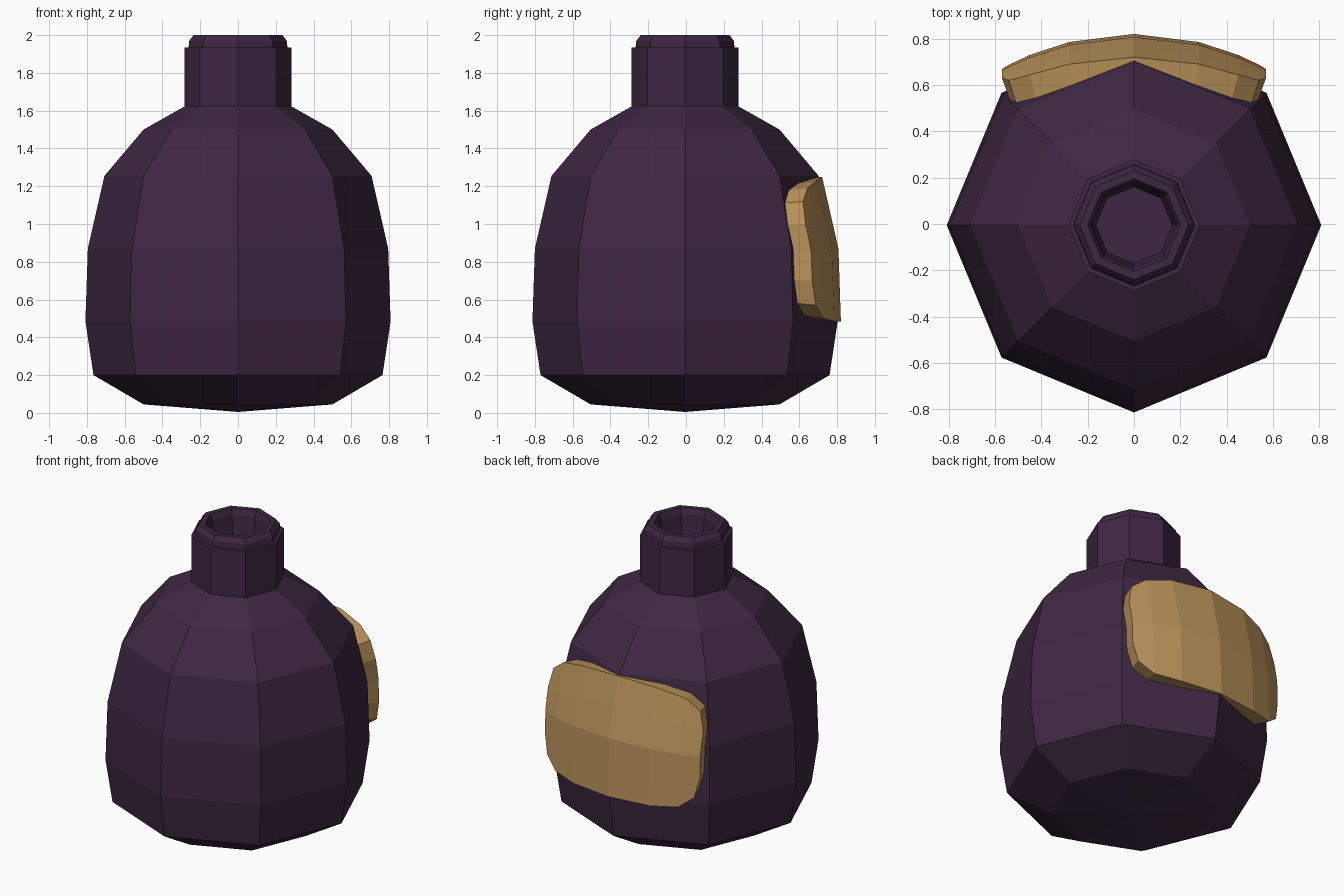
import bpy, bmesh, math

cube = bpy.data.objects.get("Cube")
if cube:
    bpy.data.objects.remove(cube, do_unlink=True)

CENTRE_Y = -0.005


def material(name, colour):
    m = bpy.data.materials.new(name)
    m.use_nodes = True
    m.diffuse_color = (*colour, 1)
    bsdf = m.node_tree.nodes["Principled BSDF"]
    bsdf.inputs["Base Color"].default_value = (*colour, 1)
    bsdf.inputs["Roughness"].default_value = 0.8
    return m


def finish(name, bm, mat):
    bmesh.ops.recalc_face_normals(bm, faces=bm.faces)
    mesh = bpy.data.meshes.new(name)
    bm.to_mesh(mesh)
    bm.free()
    mesh.materials.append(mat)
    obj = bpy.data.objects.new(name, mesh)
    bpy.context.collection.objects.link(obj)
    return obj


def lathe(name, profile, mat, sides=8):
    """Turn a (radius, height) profile into a faceted solid."""
    bm = bmesh.new()
    rings = []
    for r, z in profile:
        count = sides if r > 0 else 1
        rings.append([bm.verts.new((r * math.cos(math.tau * i / sides),
                                    r * math.sin(math.tau * i / sides) + CENTRE_Y, z))
                      for i in range(count)])
    for a, b in zip(rings, rings[1:]):
        for i in range(sides):
            j = (i + 1) % sides
            corners = [a[i % len(a)], a[j % len(a)], b[j % len(b)], b[i % len(b)]]
            bm.faces.new(list(dict.fromkeys(corners)))
    return finish(name, bm, mat)


purple = material("dark purple glass", (0.048, 0.021, 0.054))
tan = material("tan paper", (0.50, 0.30, 0.105))

# Faceted bottle body
body = [(0, 0.005), (0.5, 0.045), (0.765, 0.2), (0.808, 0.485), (0.795, 0.87),
        (0.707, 1.255), (0.5, 1.5), (0.27, 1.63), (0, 1.64)]
lathe("bottle_body", body, purple)

# Neck with a stepped lip and a hollow mouth
neck = [(0, 1.62), (0.283, 1.625), (0.283, 1.935), (0.262, 1.935), (0.258, 1.97),
        (0.235, 2.0), (0.2, 2.0), (0.185, 1.96), (0.18, 1.88), (0.165, 1.75), (0, 1.75)]
lathe("bottle_neck", neck, purple)


def body_radius(z):
    for (r0, z0), (r1, z1) in zip(body, body[1:]):
        if z0 <= z <= z1:
            return r0 + (r1 - r0) * (z - z0) / (z1 - z0)


# Thick curved label wrapped round the back: (x, bottom, top) for each column
half = [(0, 0.485, 1.25), (0.28, 0.485, 1.23), (0.45, 0.5, 1.19),
        (0.54, 0.57, 1.12), (0.57, 0.7, 1.0)]
columns = [(-x, lo, hi) for x, lo, hi in reversed(half[1:])] + half
ROWS = 4
THICKNESS = 0.115

bm = bmesh.new()
outer, inner = [], []
for x, lo, hi in columns:
    front, back = [], []
    for k in range(ROWS + 1):
        z = lo + (hi - lo) * k / ROWS
        y = body_radius(z) + 0.012 - 0.446 * x * x
        front.append(bm.verts.new((x, y, z)))
        back.append(bm.verts.new((x * 0.93, y - THICKNESS, 0.87 + (z - 0.87) * 0.96)))
    outer.append(front)
    inner.append(back)

for grid in (outer, inner):
    for a, b in zip(grid, grid[1:]):
        for k in range(ROWS):
            bm.faces.new((a[k], b[k], b[k + 1], a[k + 1]))


def border(grid):
    return ([c[0] for c in grid] + grid[-1][1:]
            + [c[-1] for c in reversed(grid[:-1])] + grid[0][-2:0:-1])


rim_out, rim_in = border(outer), border(inner)
for i in range(len(rim_out)):
    j = (i + 1) % len(rim_out)
    bm.faces.new((rim_out[i], rim_out[j], rim_in[j], rim_in[i]))
finish("label", bm, tan)
